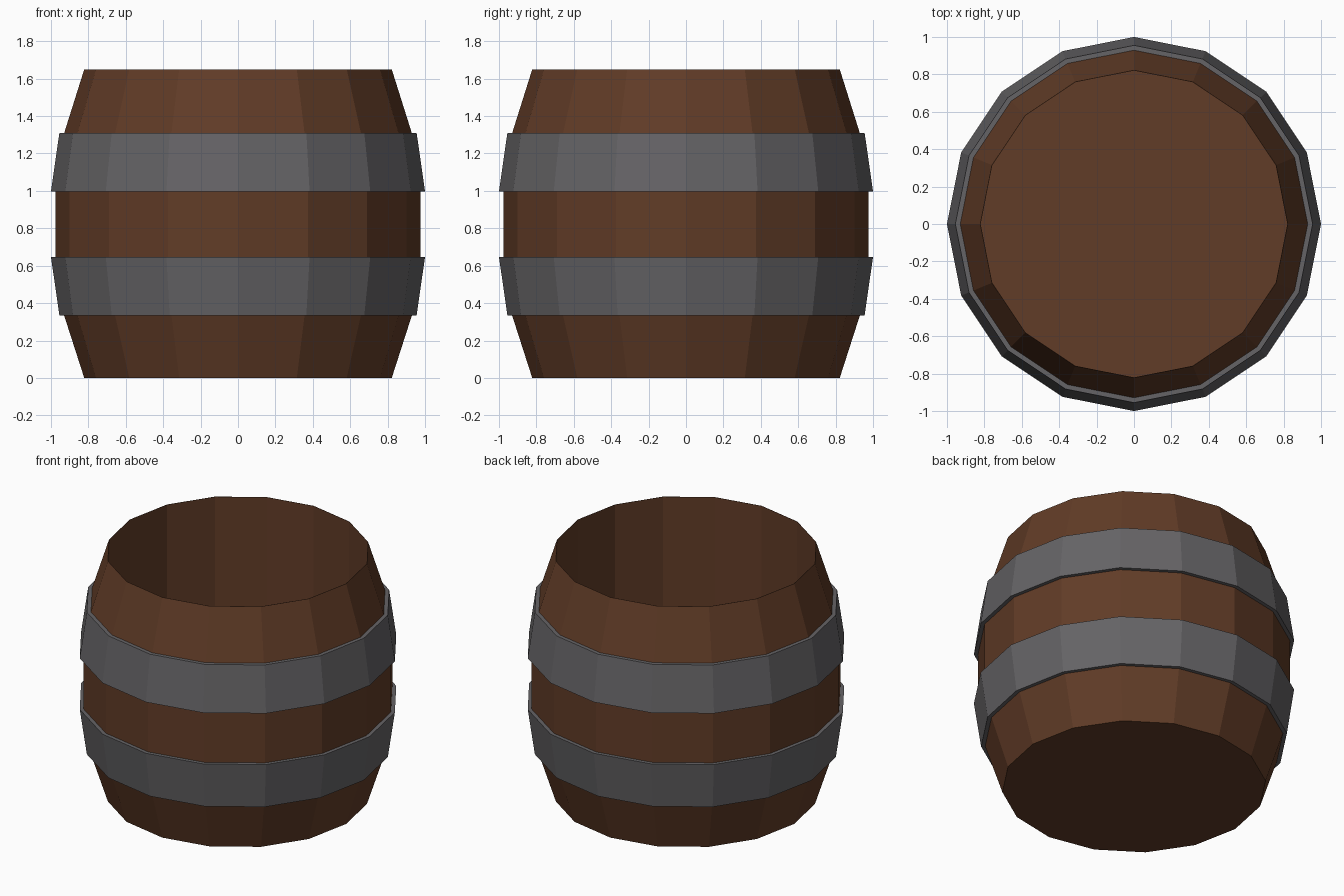
import bpy, bmesh
from math import cos, sin, tau

if "Cube" in bpy.data.objects:
    bpy.data.objects.remove(bpy.data.objects["Cube"])

SIDES = 16


def material(name, color):
    m = bpy.data.materials.new(name)
    m.diffuse_color = (*color, 1)
    m.use_nodes = True
    m.node_tree.nodes["Principled BSDF"].inputs["Base Color"].default_value = m.diffuse_color
    return m


def lathe(name, profile, mat, closed=False):
    """Revolve (radius, z) points; open profiles get flat end caps."""
    bm = bmesh.new()
    rings = [[bm.verts.new((r * cos(tau * i / SIDES), r * sin(tau * i / SIDES), z))
              for i in range(SIDES)] for r, z in profile]
    pairs = list(zip(rings, rings[1:]))
    if closed:
        pairs.append((rings[-1], rings[0]))
    else:
        bm.faces.new(rings[0][::-1])
        bm.faces.new(rings[-1])
    for a, b in pairs:
        for i in range(SIDES):
            j = (i + 1) % SIDES
            bm.faces.new((a[i], a[j], b[j], b[i]))
    bmesh.ops.recalc_face_normals(bm, faces=bm.faces)
    mesh = bpy.data.meshes.new(name)
    bm.to_mesh(mesh)
    bm.free()
    mesh.materials.append(mat)
    obj = bpy.data.objects.new(name, mesh)
    bpy.context.collection.objects.link(obj)
    return obj


wood = material("wood", (0.12, 0.045, 0.02))
iron = material("iron", (0.13, 0.126, 0.133))

# Bulging body, open at the top with a straight inner wall and a floor
H = 1.65
lathe("barrel_body", [(0.822, 0), (0.93, 0.335), (0.975, 0.647), (0.975, H - 0.655),
                      (0.93, H - 0.343), (0.822, H), (0.82, H), (0.82, 0.1)], wood)

# Iron hoops, mirrored about the middle of the barrel
hoop = [(0.928, 0.335), (0.955, 0.335), (1.0, 0.647), (0.973, 0.647)]
lathe("lower_hoop", hoop, iron, closed=True)
lathe("upper_hoop", [(r, H - 0.005 - z) for r, z in hoop], iron, closed=True)
